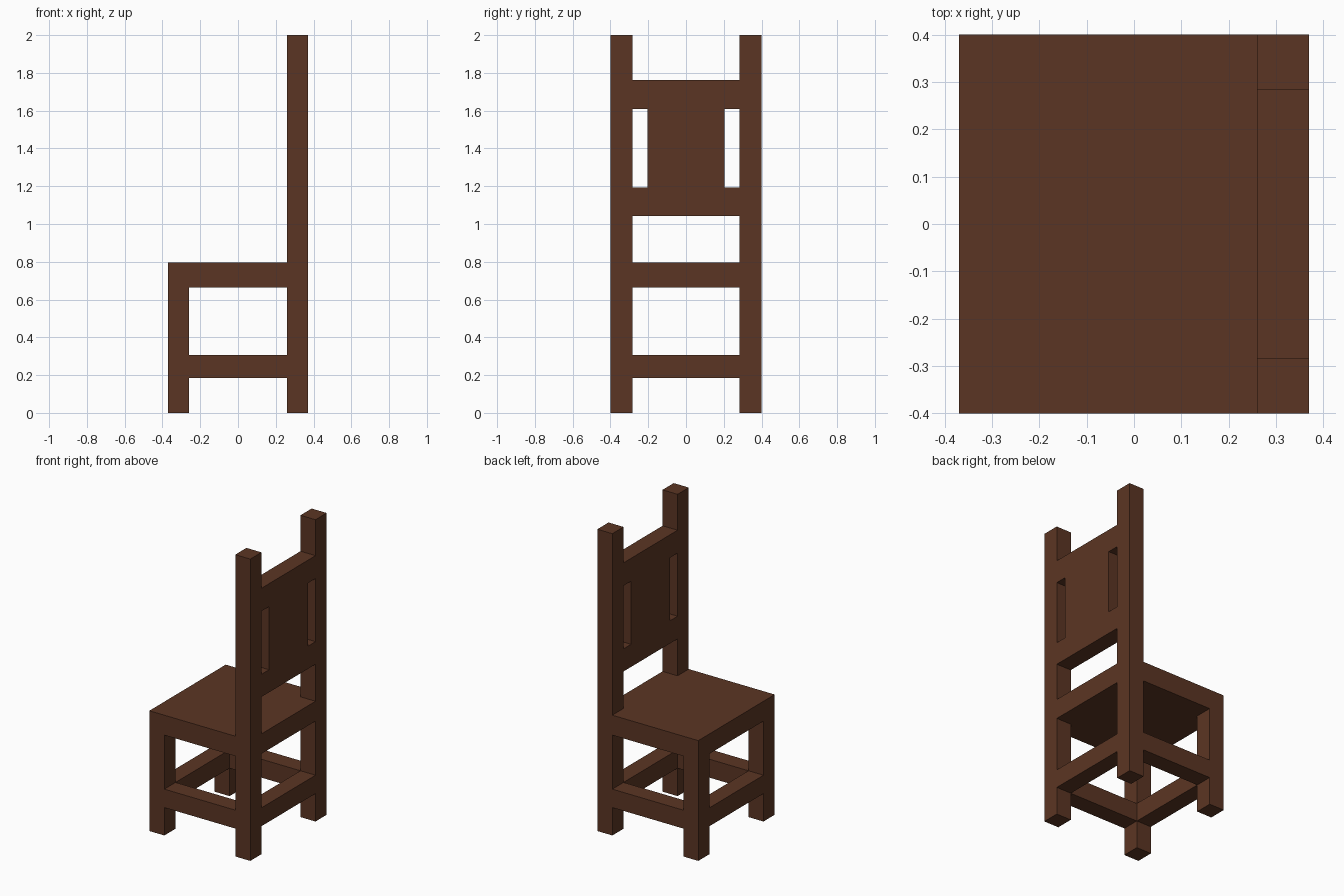
import bpy
import bmesh
from mathutils import Vector

if "Cube" in bpy.data.objects:
    bpy.data.objects.remove(bpy.data.objects["Cube"])

wood = bpy.data.materials.new("dark brown wood")
wood.diffuse_color = (0.105, 0.036, 0.017, 1)
wood.use_nodes = True
wood.node_tree.nodes["Principled BSDF"].inputs["Base Color"].default_value = wood.diffuse_color

# Outer and inner faces of the posts
XO, XI = 0.37, 0.26
YO, YI = 0.40, 0.283


def box(name, x, y, z):
    """Box spanning the given (low, high) ranges."""
    spans = [sorted(r) for r in (x, y, z)]
    bm = bmesh.new()
    bmesh.ops.create_cube(bm, size=1)
    for v in bm.verts:
        v.co = Vector([s[0] + (c + 0.5) * (s[1] - s[0]) for c, s in zip(v.co, spans)])
    mesh = bpy.data.meshes.new(name)
    bm.to_mesh(mesh)
    bm.free()
    mesh.materials.append(wood)
    ob = bpy.data.objects.new(name, mesh)
    bpy.context.collection.objects.link(ob)
    return ob


SEAT = (0.665, 0.797)
STRETCHER = (0.185, 0.307)

for s, side in ((-1, "right"), (1, "left")):
    y = (s * YI, s * YO)
    # Legs, the back ones continuing up as posts
    box(f"front_leg_{side}", (-XO, -XI), y, (0, SEAT[0]))
    box(f"back_post_{side}", (XI, XO), y, (0, 2))
    # Side stretcher
    box(f"side_stretcher_{side}", (-XI, XI), y, STRETCHER)

# Front and back stretchers
box("front_stretcher", (-XO, -XI), (-YI, YI), STRETCHER)
box("back_stretcher", (XI, XO), (-YI, YI), STRETCHER)

# Seat slab, with its rear part fitted between the posts
box("seat", (-XO, XI), (-YO, YO), SEAT)
box("seat_back_rail", (XI, XO), (-YI, YI), SEAT)

# Backrest: two rails joined by a wide central splat
box("backrest_lower_rail", (XI, XO), (-YI, YI), (1.042, 1.192))
box("backrest_splat", (XI, XO), (-0.204, 0.204), (1.192, 1.61))
box("backrest_upper_rail", (XI, XO), (-YI, YI), (1.61, 1.762))
